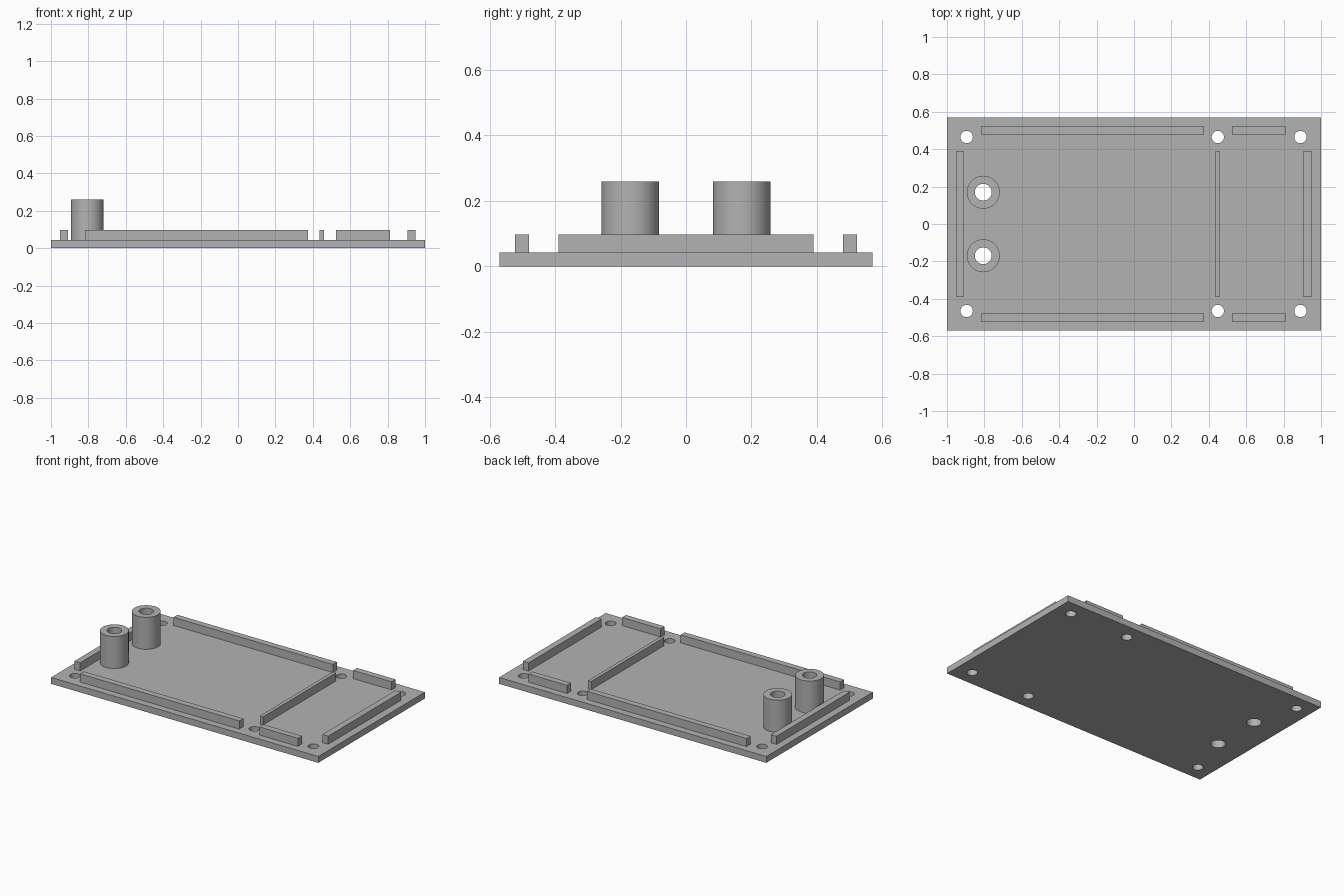
import bpy
import bmesh
from math import cos, sin, pi, radians

cube = bpy.data.objects.get("Cube")
if cube:
    bpy.data.objects.remove(cube, do_unlink=True)

PLATE_TOP, RIB_TOP, BOSS_TOP = 0.043, 0.098, 0.26
HALF_DEPTH = 0.57
BOSS_X, BOSS_Y = -0.806, 0.17

grey = bpy.data.materials.new("plain grey")
grey.use_nodes = True
grey.diffuse_color = (0.45, 0.45, 0.45, 1)
grey.node_tree.nodes["Principled BSDF"].inputs["Base Color"].default_value = (0.45, 0.45, 0.45, 1)


def circle(x, y, radius, sides=48):
    return [(x + radius * cos(2 * pi * i / sides), y + radius * sin(2 * pi * i / sides))
            for i in range(sides)]


def rectangle(x0, x1, y0, y1):
    return [(x0, y0), (x1, y0), (x1, y1), (x0, y1)]


def extrude(name, loops, z0, z1):
    """Fill an outline (later loops are holes) and raise it from z0 to z1."""
    curve = bpy.data.curves.new(name, "CURVE")
    curve.dimensions = "2D"
    curve.fill_mode = "BOTH"
    curve.extrude = (z1 - z0) / 2
    for loop in loops:
        spline = curve.splines.new("POLY")
        spline.points.add(len(loop) - 1)
        for point, (x, y) in zip(spline.points, loop):
            point.co = (x, y, 0, 1)
        spline.use_cyclic_u = True
    helper = bpy.data.objects.new(name + " outline", curve)
    bpy.context.collection.objects.link(helper)
    bpy.context.view_layer.update()
    mesh = bpy.data.meshes.new_from_object(helper.evaluated_get(bpy.context.evaluated_depsgraph_get()))
    bpy.data.objects.remove(helper, do_unlink=True)

    bm = bmesh.new()
    bm.from_mesh(mesh)
    bmesh.ops.remove_doubles(bm, verts=bm.verts, dist=0.0001)
    bmesh.ops.translate(bm, verts=bm.verts, vec=(0, 0, (z0 + z1) / 2))
    bmesh.ops.recalc_face_normals(bm, faces=bm.faces)
    bm.to_mesh(mesh)
    bm.free()
    mesh.name = name
    mesh.materials.clear()
    mesh.materials.append(grey)
    obj = bpy.data.objects.new(name, mesh)
    bpy.context.collection.objects.link(obj)
    bpy.ops.object.select_all(action="DESELECT")
    obj.select_set(True)
    bpy.context.view_layer.objects.active = obj
    bpy.ops.object.shade_smooth_by_angle(angle=radians(30))
    return obj


# Base plate with six screw holes and two boss bores
holes = [circle(x, side * 0.465, 0.033) for x in (-0.895, 0.448, 0.89) for side in (-1, 1)]
holes += [circle(BOSS_X, side * BOSS_Y, 0.045) for side in (-1, 1)]
extrude("base_plate", [rectangle(-1, 1, -HALF_DEPTH, HALF_DEPTH)] + holes, 0, PLATE_TOP)

# Hollow bosses and edge ribs, mirrored front to back
for side, label in ((-1, "front"), (1, "back")):
    y = side * BOSS_Y
    extrude(label + "_boss", [circle(BOSS_X, y, 0.088), circle(BOSS_X, y, 0.045)],
            PLATE_TOP, BOSS_TOP)
    y0, y1 = sorted((side * 0.479, side * 0.522))
    extrude(label + "_long_rib", [rectangle(-0.818, 0.375, y0, y1)], PLATE_TOP, RIB_TOP)
    extrude(label + "_short_rib", [rectangle(0.525, 0.814, y0, y1)], PLATE_TOP, RIB_TOP)

# End ribs and the thin divider
for name, x0, x1 in (("right_end_rib", -0.951, -0.908),
                     ("divider_rib", 0.436, 0.46),
                     ("left_end_rib", 0.905, 0.948)):
    extrude(name, [rectangle(x0, x1, -0.39, 0.39)], PLATE_TOP, RIB_TOP)
